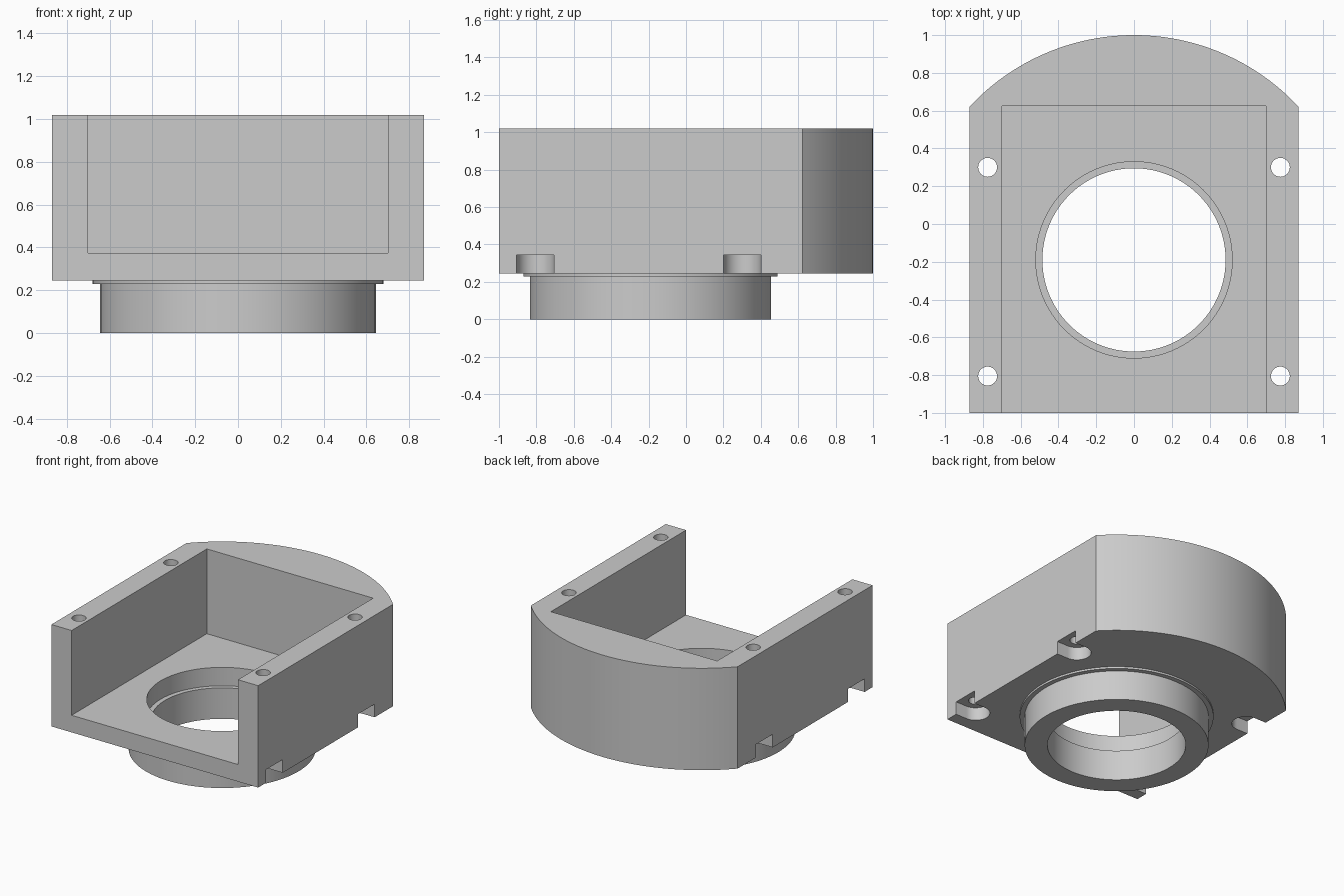
import bpy, bmesh
from math import sin, cos, pi, asin

cube = bpy.data.objects.get("Cube")
if cube:
    bpy.data.objects.remove(cube, do_unlink=True)

grey = bpy.data.materials.new("plain grey")
grey.use_nodes = True
colour = (0.6, 0.6, 0.6, 1)
grey.diffuse_color = colour
grey.node_tree.nodes["Principled BSDF"].inputs["Base Color"].default_value = colour

AXIS_Y = -0.19      # bore axis, shared with the rounded back
HALF_W = 0.87
BASE, TOP = 0.245, 1.02


def arc(cx, cy, r, a0, a1, n):
    return [(cx + r * cos(a0 + (a1 - a0) * i / n),
             cy + r * sin(a0 + (a1 - a0) * i / n)) for i in range(n + 1)]


def prism(name, points, z0, z1):
    """Extrude a flat outline between two heights."""
    bm = bmesh.new()
    face = bm.faces.new([bm.verts.new((x, y, z0)) for x, y in points])
    new = bmesh.ops.extrude_face_region(bm, geom=[face])["geom"]
    bmesh.ops.translate(bm, vec=(0, 0, z1 - z0),
                        verts=[v for v in new if isinstance(v, bmesh.types.BMVert)])
    bmesh.ops.recalc_face_normals(bm, faces=bm.faces)
    mesh = bpy.data.meshes.new(name)
    bm.to_mesh(mesh)
    bm.free()
    mesh.materials.append(grey)
    obj = bpy.data.objects.new(name, mesh)
    bpy.context.collection.objects.link(obj)
    return obj


def disc(name, x, y, r, z0, z1, n=96):
    return prism(name, arc(x, y, r, 0, 2 * pi, n)[:-1], z0, z1)


def combine(target, tool, operation):
    """Apply a boolean and discard the tool."""
    tool.hide_render = True
    mod = target.modifiers.new(tool.name, "BOOLEAN")
    mod.operation, mod.solver, mod.object = operation, "EXACT", tool
    bpy.context.view_layer.objects.active = target
    bpy.ops.object.modifier_apply(modifier=mod.name)
    bpy.data.objects.remove(tool, do_unlink=True)


# Block with a rounded back
R = 1.19
a = asin(HALF_W / R)
outline = [(-HALF_W, -1), (HALF_W, -1)] + arc(0, AXIS_Y, R, pi / 2 - a, pi / 2 + a, 48)
housing = prism("housing", outline, BASE, TOP)

# Open-fronted pocket
pocket = [(-0.7, -1.2), (0.7, -1.2), (0.7, 0.625), (-0.7, 0.625)]
combine(housing, prism("pocket", pocket, 0.375, 1.3), "DIFFERENCE")

# Collar and thin shoulder under the block
combine(housing, disc("shoulder", 0, AXIS_Y, 0.68, 0.23, 0.31), "UNION")
combine(housing, disc("collar", 0, AXIS_Y, 0.645, 0, 0.3), "UNION")

# Stepped bore
combine(housing, disc("counterbore", 0, AXIS_Y, 0.52, 0.235, 0.6), "DIFFERENCE")
combine(housing, disc("bore", 0, AXIS_Y, 0.485, -0.2, 0.5), "DIFFERENCE")

# Bolt holes, each with a round-ended slot open to the side
for side in (-1, 1):
    for y in (-0.805, 0.3):
        x = 0.775 * side
        slot = [(px * side, py) for px, py in arc(0.775, y, 0.1, pi / 2, 3 * pi / 2, 24)]
        slot += [(side, y - 0.1), (side, y + 0.1)]
        combine(housing, prism("slot", slot, 0.1, 0.345), "DIFFERENCE")
        combine(housing, disc("bolt_hole", x, y, 0.05, 0.05, 1.3, 32), "DIFFERENCE")

bpy.ops.object.select_all(action="DESELECT")
housing.select_set(True)
bpy.context.view_layer.objects.active = housing
bpy.ops.object.shade_smooth_by_angle(angle=pi / 6)
